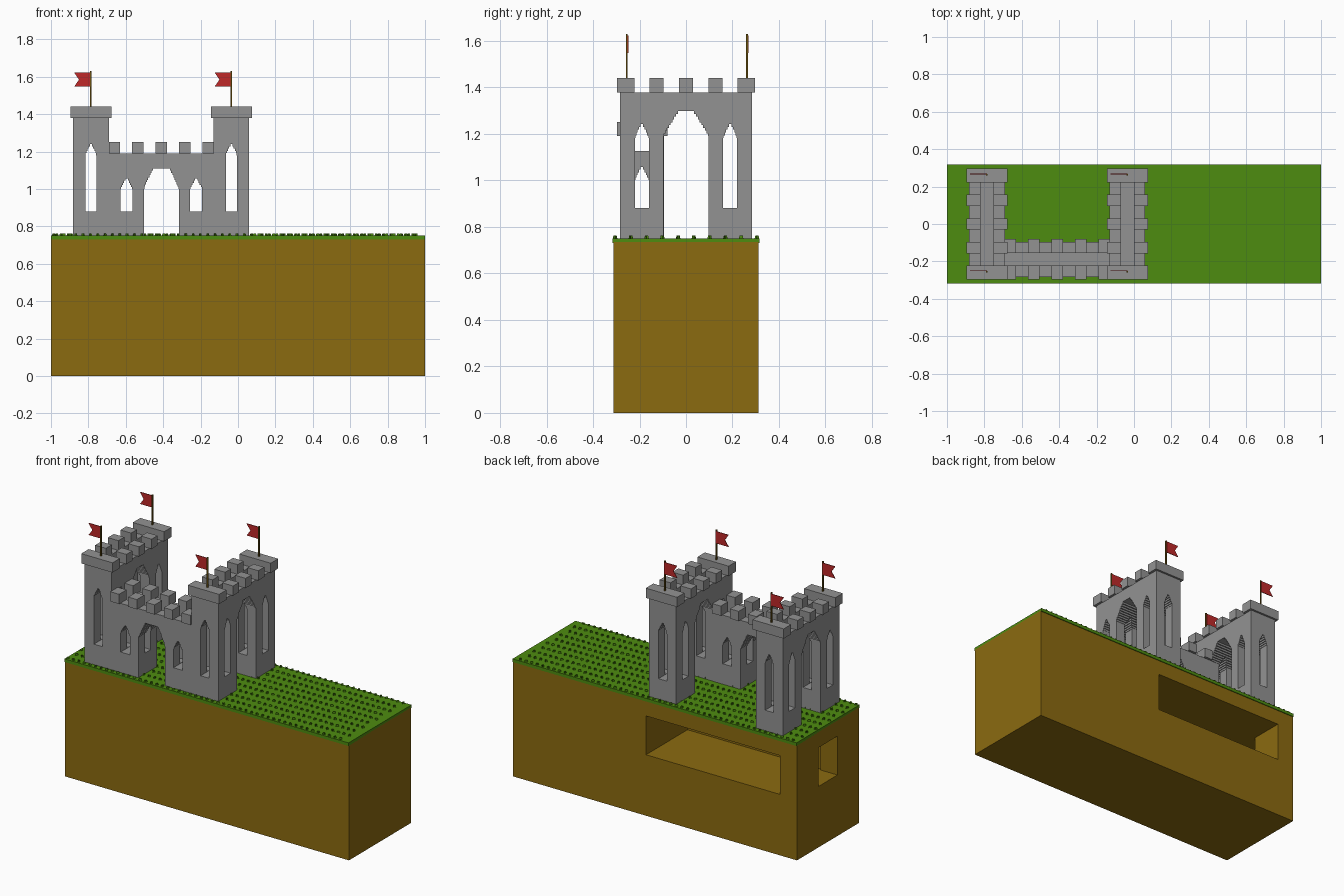
import bpy, bmesh, math, random
from mathutils import Matrix, Vector

random.seed(4)
old = bpy.data.objects.get("Cube")
if old:
    bpy.data.objects.remove(old, do_unlink=True)


def material(name, rgb):
    m = bpy.data.materials.new(name)
    m.diffuse_color = (*rgb, 1)
    m.use_nodes = True
    m.node_tree.nodes["Principled BSDF"].inputs["Base Color"].default_value = (*rgb, 1)
    return m


STONE = material("grey stone", (0.29, 0.29, 0.29))
EARTH = material("brown earth", (0.26, 0.145, 0.005))
GRASS = material("green grass", (0.076, 0.265, 0.005))
RED = material("red cloth", (0.52, 0.022, 0.022))
WOOD = material("dark wood", (0.15, 0.085, 0.005))


def finish(bm, name, mat):
    bmesh.ops.recalc_face_normals(bm, faces=bm.faces)
    me = bpy.data.meshes.new(name)
    bm.to_mesh(me)
    bm.free()
    me.materials.append(mat)
    ob = bpy.data.objects.new(name, me)
    bpy.context.collection.objects.link(ob)
    return ob


def add_box(bm, x, y, z):
    lo, hi = Vector((x[0], y[0], z[0])), Vector((x[1], y[1], z[1]))
    mat = Matrix.Translation((lo + hi) / 2) @ Matrix.Diagonal((*(hi - lo), 1))
    bmesh.ops.create_cube(bm, size=1, matrix=mat)


def boxes(name, mat, *extents):
    bm = bmesh.new()
    for e in extents:
        add_box(bm, *e)
    return finish(bm, name, mat)


def prism(name, outline, axis, start, end, mat):
    """Extrude an upright outline of (across, height) points along x or y."""
    bm = bmesh.new()
    place = (lambda u, v: (start, u, v)) if axis == "x" else (lambda u, v: (u, start, v))
    face = bm.faces.new([bm.verts.new(place(u, v)) for u, v in outline])
    new = bmesh.ops.extrude_face_region(bm, geom=[face])["geom"]
    step = Vector((end - start, 0, 0) if axis == "x" else (0, end - start, 0))
    bmesh.ops.translate(bm, vec=step, verts=[g for g in new if isinstance(g, bmesh.types.BMVert)])
    return finish(bm, name, mat)


def arch(centre, half, bottom, spring, top, tip, steps):
    """Pointed arch outline whose head narrows in small steps."""
    side = [(half, bottom), (half, spring)]
    for i in range(steps):
        w = half - (half - tip) * ((i + 0.5) / steps) ** 1.15
        for k in (i, i + 1):
            side.append((w, spring + (top - spring) * k / steps))
    return [(centre + u, v) for u, v in side] + [(centre - u, v) for u, v in reversed(side)]


def cut(ob, *cutters):
    bpy.context.view_layer.objects.active = ob
    for c in cutters:
        c.hide_render = True
        mod = ob.modifiers.new("cut", "BOOLEAN")
        mod.operation, mod.solver, mod.object = "DIFFERENCE", "EXACT", c
        bpy.ops.object.modifier_apply(modifier=mod.name)
        bpy.data.objects.remove(c, do_unlink=True)


# Earth block with a chamber open at the back and a passage to one end
earth = boxes("earth_block", EARTH, ((-1, 1), (-0.312, 0.312), (0, 0.735)))
cut(earth,
    boxes("chamber", EARTH, ((-0.88, 0.063), (-0.105, 0.4), (0.388, 0.635))),
    boxes("passage", EARTH, ((-1.1, -0.8), (-0.095, 0.095), (0.388, 0.635))))

# Grass slab and tufts of crossed blades
boxes("grass_slab", GRASS, ((-1, 1), (-0.317, 0.317), (0.73, 0.75)))
bm = bmesh.new()
ROWS, COLS = 10, 50
for r in range(ROWS):
    for c in range(COLS):
        x = -0.985 + 1.96 * (c + 0.4 * (r % 2)) / COLS
        y = -0.305 + 0.61 * r / (ROWS - 1)
        turn = random.uniform(0, math.pi)
        for a in (turn, turn + math.pi / 2):
            d = Vector((math.cos(a), math.sin(a), 0)) * 0.01
            p = Vector((x, y, 0.749))
            up = Vector((0, 0, 0.013))
            bm.faces.new([bm.verts.new(q) for q in (p - d, p + d, p + d * 0.7 + up, p - d * 0.7 + up)])
finish(bm, "grass_tufts", GRASS)

# Two long tower wings
HALF, LENGTH, BASE, TOP = 0.095, 0.284, 0.74, 1.378
for side, cx in (("right", -0.786), ("left", -0.035)):
    wing = boxes(side + "_wing", STONE, ((cx - HALF, cx + HALF), (-LENGTH, LENGTH), (BASE, TOP)))
    x0, x1 = cx - 0.2, cx + 0.2
    cut(wing,
        prism("gate", arch(0, 0.096, 0.7, 1.19, 1.298, 0.03, 9), "x", x0, x1, STONE),
        prism("front_slit", arch(cx, 0.03, 0.88, 1.18, 1.24, 0.003, 5), "y", -0.4, 0.4, STONE),
        prism("side_slit_a", arch(-0.19, 0.03, 0.882, 1.182, 1.242, 0.003, 5), "x", x0, x1, STONE),
        prism("side_slit_b", arch(0.19, 0.03, 0.882, 1.182, 1.242, 0.003, 5), "x", x0, x1, STONE),
        boxes("walkway", STONE, ((cx - 0.035, cx + 0.035), (-0.222, 0.222), (1.316, 1.5))))

    # Battlements: a full cap on each end, pairs of blocks between
    z = (TOP, 1.44)
    caps = [((cx - 0.11, cx + 0.11), y, z) for y in ((-0.297, -0.222), (0.222, 0.297))]
    for y in (-0.127, 0, 0.127):
        for s in (-1, 1):
            xs = sorted((cx + s * 0.035, cx + s * 0.11))
            caps.append((xs, (y - 0.03, y + 0.03), z))
    boxes(side + "_wing_battlements", STONE, *caps)

    # Flag poles and swallowtail flags
    for end, y in (("front", -0.255), ("back", 0.262)):
        boxes(f"{side}_{end}_pole", WOOD, ((cx - 0.004, cx + 0.004), (y - 0.004, y + 0.004), (1.43, 1.63)))
        shape = [(cx, 1.623), (cx - 0.09, 1.623), (cx - 0.064, 1.584), (cx - 0.09, 1.547), (cx, 1.547)]
        prism(f"{side}_{end}_flag", shape, "y", y + 0.003, y + 0.007, RED)

# Front wall between the wings
WX, WY, MID = (-0.691, -0.13), (-0.284, -0.095), -0.4095
wall = boxes("front_wall", STONE, (WX, WY, (BASE, 1.19)))
cut(wall,
    prism("gate", arch(MID, 0.093, 0.7, 1.0, 1.11, 0.043, 9), "y", -0.4, 0, STONE),
    prism("long_slit", arch(-0.19, 0.03, 0.882, 1.002, 1.057, 0.003, 5), "x", -0.8, 0, STONE),
    prism("slit_a", arch(MID - 0.186, 0.032, 0.88, 1.0, 1.055, 0.003, 5), "y", -0.4, 0, STONE),
    prism("slit_b", arch(MID + 0.186, 0.032, 0.88, 1.0, 1.055, 0.003, 5), "y", -0.4, 0, STONE),
    boxes("walkway", STONE, ((-0.8, 0), (-0.222, -0.155), (1.127, 1.3))))

# Front wall battlements
blocks = []
for i in range(-2, 3):
    x = MID + i * 0.1255
    for y in ((-0.297, -0.222), (-0.155, -0.08)):
        blocks.append(((x - 0.0305, x + 0.0305), y, (1.19, 1.252)))
boxes("front_wall_battlements", STONE, *blocks)
